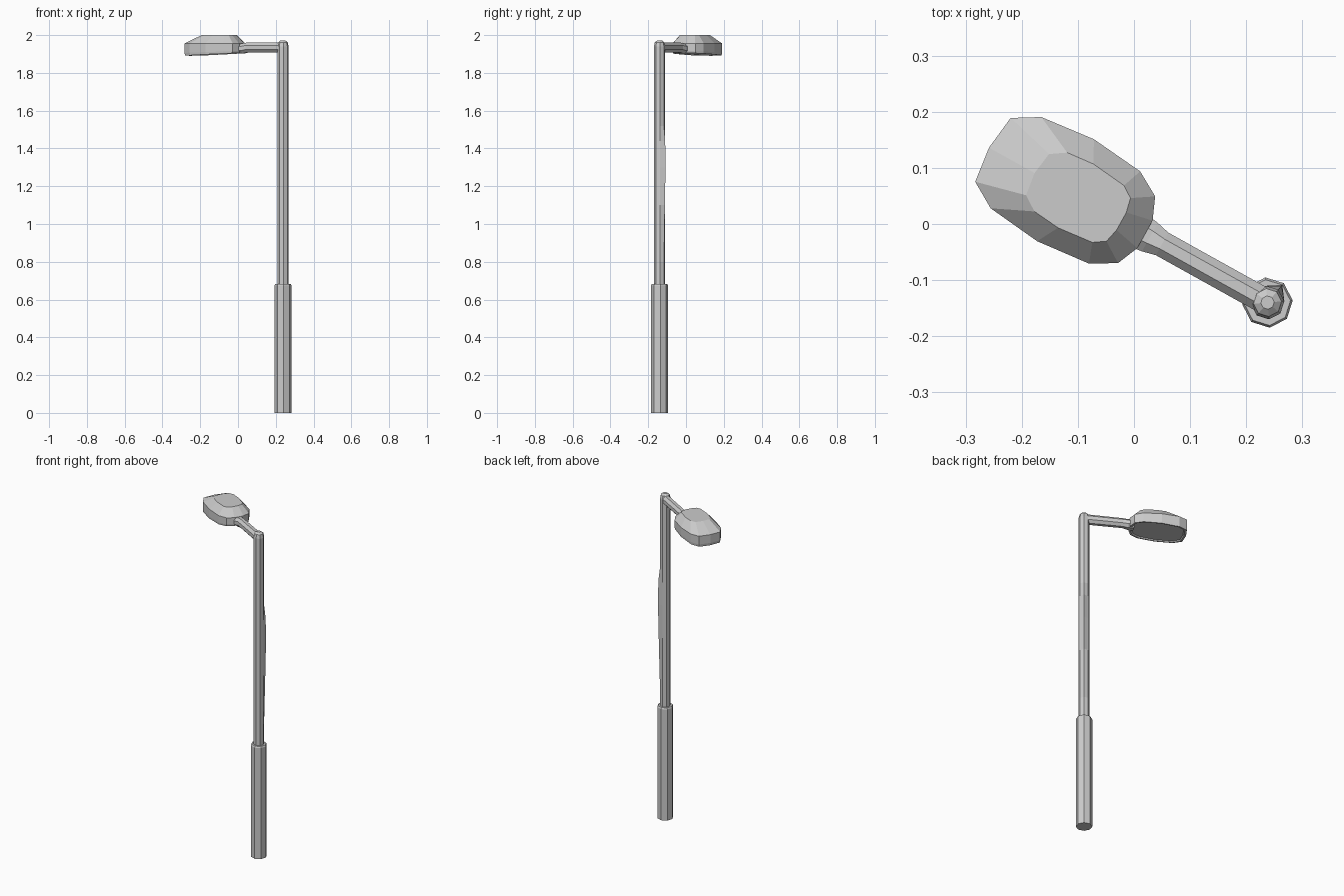
import bpy, bmesh, math
from mathutils import Vector

if "Cube" in bpy.data.objects:
    bpy.data.objects.remove(bpy.data.objects["Cube"])

POLE = Vector((0.238, -0.14, 0))
U = Vector((-0.874, 0.486, 0))     # along the arm, away from the pole
V = Vector((0.486, 0.874, 0))      # across the arm
UP = Vector((0, 0, 1))


def local(u, v, z):
    return POLE + U * u + V * v + UP * z


def loft(name, rings):
    """Skin a list of equal-length point rings and cap both ends."""
    bm = bmesh.new()
    rows = [[bm.verts.new(p) for p in ring] for ring in rings]
    n = len(rows[0])
    for a, b in zip(rows, rows[1:]):
        for i in range(n):
            j = (i + 1) % n
            bm.faces.new((a[i], a[j], b[j], b[i]))
    bm.faces.new(rows[0][::-1])
    bm.faces.new(rows[-1])
    bmesh.ops.recalc_face_normals(bm, faces=bm.faces[:])
    mesh = bpy.data.meshes.new(name)
    bm.to_mesh(mesh)
    bm.free()
    obj = bpy.data.objects.new(name, mesh)
    bpy.context.collection.objects.link(obj)
    return obj


def pole_ring(r, z, bulge=0.0):
    """Octagon around the pole, optionally pushed out on the +x +y side."""
    pts = []
    for i in range(8):
        a = math.radians(5 + 45 * i)
        rr = r + (bulge if i == 1 else 0)
        pts.append(POLE + Vector((rr * math.cos(a), rr * math.sin(a), z)))
    return pts


# Thick lower sleeve
loft("base_sleeve", [pole_ring(0.045, 0), pole_ring(0.045, 0.675),
                     pole_ring(0.041, 0.683), pole_ring(0.028, 0.683)])

# Slim pole with a slight service bulge and a rounded top
loft("pole", [pole_ring(0.03, 0.66), pole_ring(0.03, 0.8),
              pole_ring(0.03, 1.1, 0.007), pole_ring(0.03, 1.3, 0.011),
              pole_ring(0.03, 1.44, 0.009), pole_ring(0.03, 1.52),
              pole_ring(0.03, 1.94), pole_ring(0.025, 1.962),
              pole_ring(0.012, 1.972)])


# Arm that flares into the lamp head
def arm_ring(u, hw, z0, z1):
    mid, hh = (z0 + z1) / 2, (z1 - z0) / 2
    k = 1 / math.cos(math.pi / 8)
    return [local(u, hw * k * math.cos(math.radians(22.5 + 45 * i)),
                  mid + hh * k * math.sin(math.radians(22.5 + 45 * i)))
            for i in range(8)]


loft("arm", [arm_ring(0.0, 0.023, 1.908, 1.962),
             arm_ring(0.215, 0.023, 1.908, 1.96),
             arm_ring(0.24, 0.029, 1.902, 1.956),
             arm_ring(0.275, 0.034, 1.902, 1.954)])

# Lamp head: half outlines (u, v) mirrored across the arm axis
SIDE = [(0.25, 0.028), (0.267, 0.068), (0.312, 0.094), (0.412, 0.104),
        (0.513, 0.093), (0.56, 0.065), (0.568, 0)]
TOP = [(0.298, 0.018), (0.304, 0.044), (0.325, 0.058), (0.391, 0.065),
       (0.442, 0.06), (0.469, 0.042), (0.475, 0)]


def head_ring(half, z, slope=0.0, scale=1.0):
    full = half + [(u, -v) for u, v in half[-2::-1]]
    return [local(0.41 + (u - 0.41) * scale, v * scale,
                  z - slope * (u - 0.25)) for u, v in full]


loft("lamp_head", [head_ring(SIDE, 1.911, 0.045, 0.88),   # recessed glass
                   head_ring(SIDE, 1.905, 0.045, 0.92),   # inner rim
                   head_ring(SIDE, 1.905, 0.045, 0.985),  # lower rim
                   head_ring(SIDE, 1.915, 0.03),
                   head_ring(SIDE, 1.956),
                   head_ring(TOP, 2.0)])
